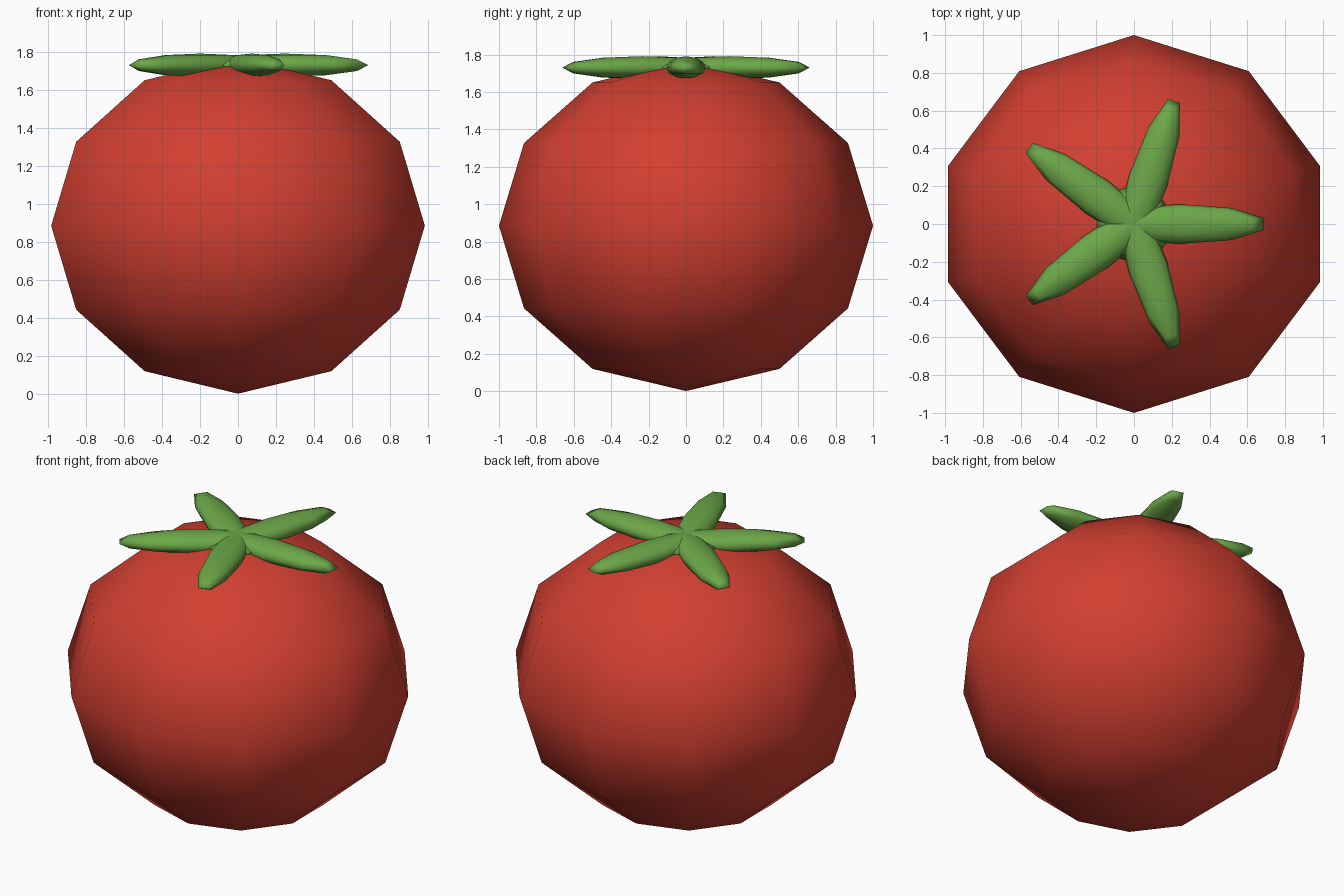
import bpy
import bmesh
import math
from mathutils import Matrix, Vector

SEGMENTS, RINGS = 10, 6
LEAF_COUNT = 5

default_cube = bpy.data.objects.get("Cube")
if default_cube:
    bpy.data.objects.remove(default_cube, do_unlink=True)


def make_material(name, colour):
    mat = bpy.data.materials.new(name)
    mat.use_nodes = True
    mat.diffuse_color = colour
    mat.node_tree.nodes["Principled BSDF"].inputs["Base Color"].default_value = colour
    return mat


def make_ellipsoid(name, radii, centre, mat, turn=0.0):
    """Smooth low-poly ellipsoid, moved to centre and then turned about z."""
    bm = bmesh.new()
    transform = (Matrix.Rotation(turn, 4, "Z") @ Matrix.Translation(centre)
                 @ Matrix.Diagonal(Vector((*radii, 1.0))))
    bmesh.ops.create_uvsphere(bm, u_segments=SEGMENTS, v_segments=RINGS,
                              radius=1.0, matrix=transform)
    for face in bm.faces:
        face.smooth = True
    mesh = bpy.data.meshes.new(name)
    bm.to_mesh(mesh)
    bm.free()
    mesh.materials.append(mat)
    obj = bpy.data.objects.new(name, mesh)
    bpy.context.collection.objects.link(obj)
    return obj


red = make_material("tomato red", (0.64, 0.05, 0.03, 1.0))
green = make_material("leaf green", (0.15, 0.39, 0.065, 1.0))

# Fruit body, slightly wider than deep and squashed in height
make_ellipsoid("fruit_body", (1.034, 1.0, 0.884), (0, 0, 0.885), red)

# Star of slim leaves whose inner ends cross at the crown
for i in range(LEAF_COUNT):
    make_ellipsoid(f"leaf_{i + 1}", (0.463, 0.105, 0.061), (0.245, 0, 1.73),
                   green, turn=math.tau * i / LEAF_COUNT)
